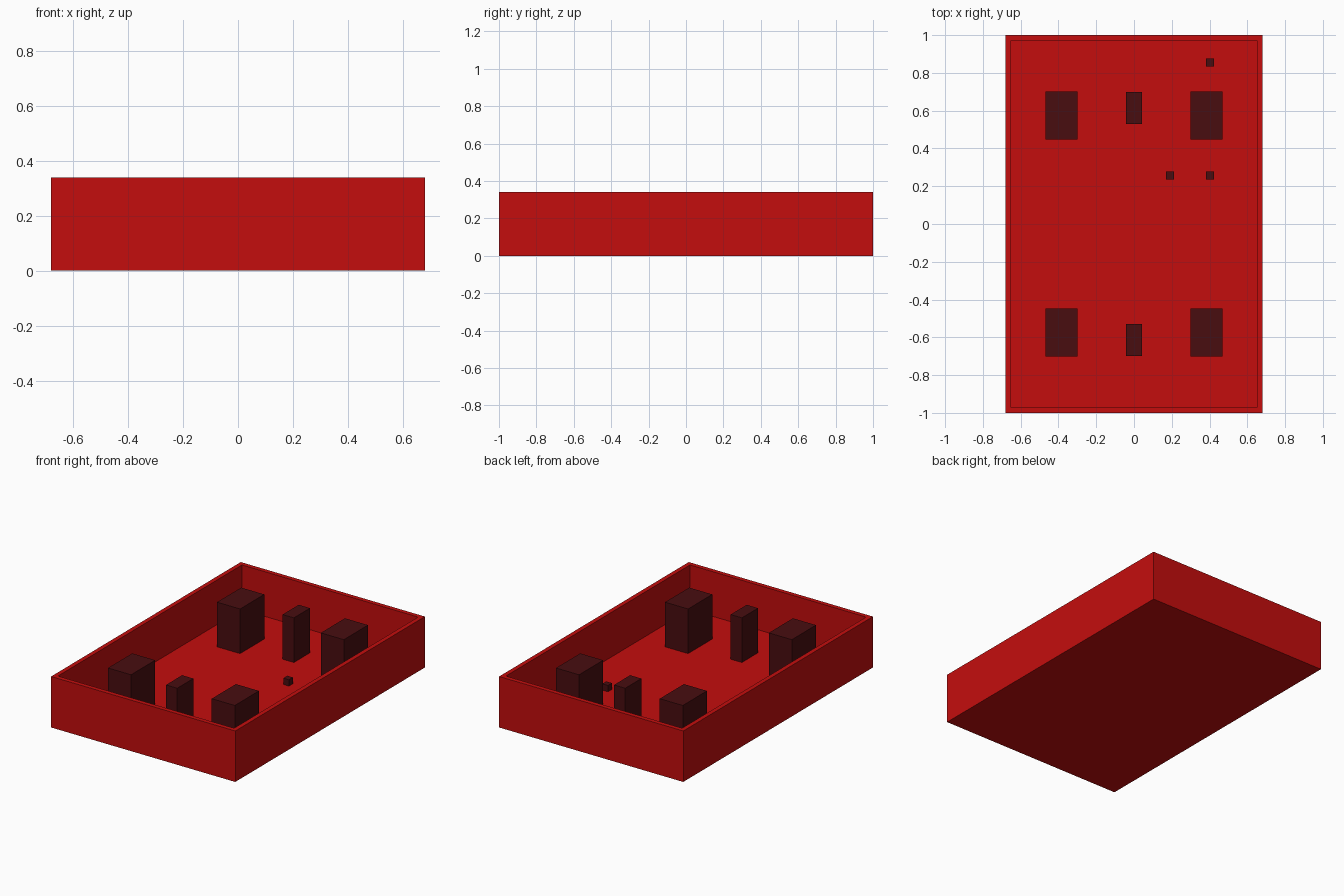
import bpy, bmesh
from mathutils import Matrix, Vector

cube = bpy.data.objects.get("Cube")
if cube:
    bpy.data.objects.remove(cube, do_unlink=True)

HX, HY, TOP = 0.68, 1.0, 0.34     # tray half sizes and rim height
WALL, FLOOR = 0.042, 0.042        # wall and floor thickness


def material(name, rgb):
    mat = bpy.data.materials.new(name)
    mat.use_nodes = True
    mat.diffuse_color = (*rgb, 1)
    mat.node_tree.nodes["Principled BSDF"].inputs["Base Color"].default_value = (*rgb, 1)
    return mat


red = material("red", (0.55, 0.004, 0.004))
maroon = material("dark maroon", (0.065, 0.004, 0.005))


def finish(name, bm, mat):
    mesh = bpy.data.meshes.new(name)
    bm.to_mesh(mesh)
    bm.free()
    mesh.materials.append(mat)
    obj = bpy.data.objects.new(name, mesh)
    bpy.context.collection.objects.link(obj)
    return obj


def box_mesh(x, y, z0, sx, sy, sz):
    bm = bmesh.new()
    place = Matrix.Translation((x, y, z0 + sz / 2)) @ Matrix.Diagonal((sx, sy, sz, 1))
    bmesh.ops.create_cube(bm, size=1, matrix=place)
    return bm


def block(name, x, y, sx, sy, sz):
    return finish(name, box_mesh(x, y, FLOOR, sx, sy, sz), maroon)


# Open tray: inset the lid of a box, then push it down to the floor
bm = box_mesh(0, 0, 0, 2 * HX, 2 * HY, TOP)
lid = max(bm.faces, key=lambda f: f.calc_center_median().z)
bmesh.ops.inset_region(bm, faces=[lid], thickness=WALL)
well = bmesh.ops.extrude_discrete_faces(bm, faces=[lid])["faces"][0]
bmesh.ops.translate(bm, verts=well.verts, vec=Vector((0, 0, FLOOR - TOP)))
bmesh.ops.recalc_face_normals(bm, faces=bm.faces)
finish("tray", bm, red)

# Tall blocks, mirrored front to back and side to side
for end, sy in (("front", -1), ("back", 1)):
    for side, sx in (("left", 1), ("right", -1)):
        block(f"{end}_{side}_block", sx * 0.383, sy * 0.575, 0.17, 0.255, TOP - FLOOR)
    block(f"{end}_middle_post", 0, sy * 0.615, 0.083, 0.17, TOP - FLOOR)

# Small cubes on the floor
for name, x, y in (("back_small_cube", 0.403, 0.854),
                   ("left_small_cube", 0.403, 0.257),
                   ("middle_small_cube", 0.19, 0.257)):
    block(name, x, y, 0.042, 0.042, 0.042)
